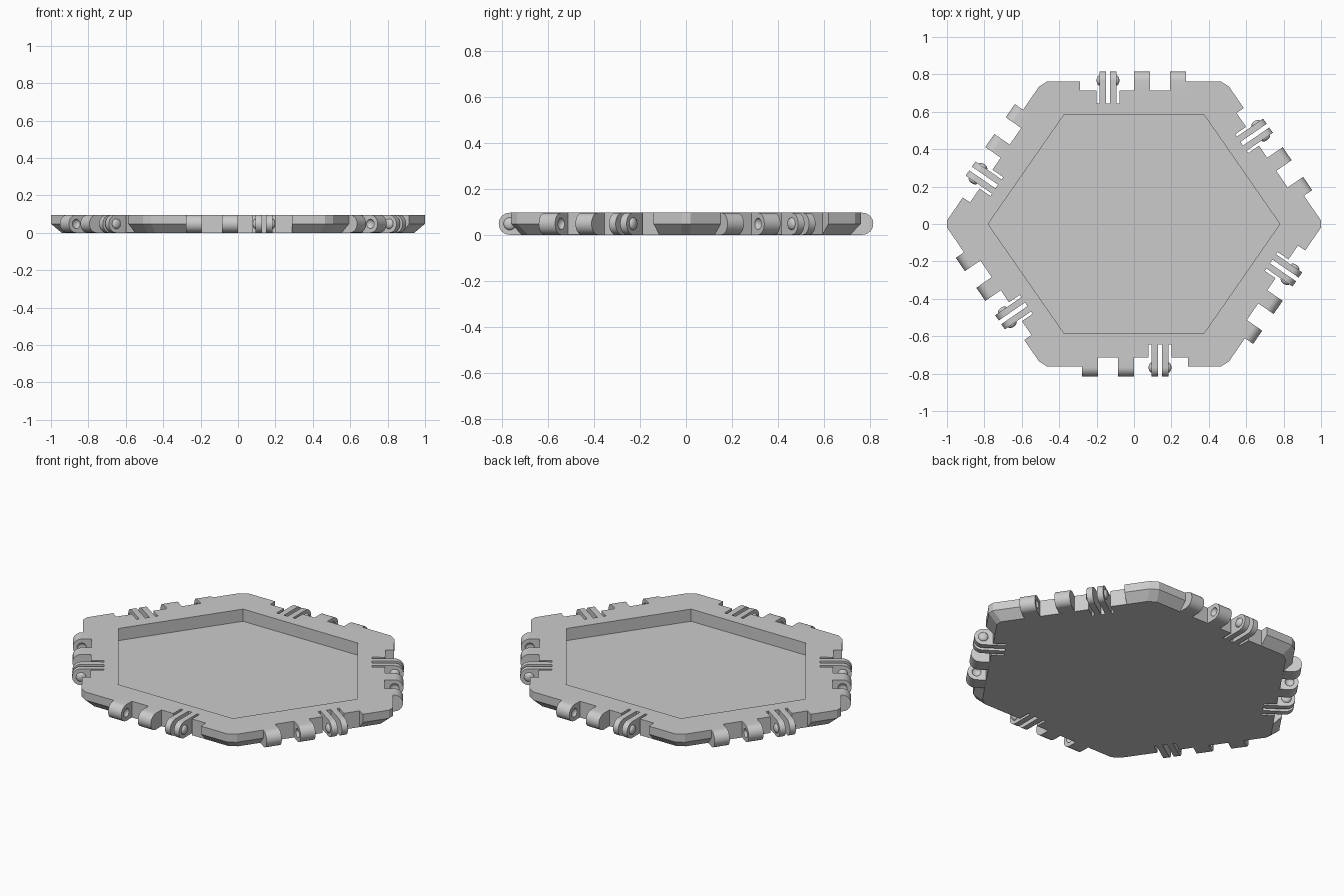
import bpy, bmesh, math
from mathutils import Matrix, Vector

cube = bpy.data.objects.get("Cube")
if cube:
    bpy.data.objects.remove(cube, do_unlink=True)

HEIGHT = 0.096       # tile thickness
MID = HEIGHT / 2     # hinge axis height, also the start of the lower chamfer
HALF_Y = 0.762       # centre to the flat front and back sides
TIP = 1.0127         # centre to the untrimmed left and right tips
RUN = 0.523 / 0.762  # slope of the slanted sides
FLOOR = 0.024        # thickness of the pocket floor
AXIS = 0.005         # hinge axis distance outside the side
NOTCH, SLOT = -0.047, -0.117

grey = bpy.data.materials.new("light grey")
grey.use_nodes = True
COLOUR = (0.6, 0.6, 0.6, 1)
grey.diffuse_color = COLOUR
grey.node_tree.nodes["Principled BSDF"].inputs["Base Color"].default_value = COLOUR


def prism(bm, low, high):
    """Solid between two matching loops of points."""
    rings = [[bm.verts.new(p) for p in loop] for loop in (low, high)]
    bm.faces.new(rings[0])
    bm.faces.new(rings[1])
    n = len(low)
    for i in range(n):
        j = (i + 1) % n
        bm.faces.new((rings[0][i], rings[0][j], rings[1][j], rings[1][i]))


def finish(name, bm):
    bmesh.ops.recalc_face_normals(bm, faces=bm.faces)
    mesh = bpy.data.meshes.new(name)
    bm.to_mesh(mesh)
    bm.free()
    mesh.materials.append(grey)
    obj = bpy.data.objects.new(name, mesh)
    bpy.context.collection.objects.link(obj)
    return obj


def activate(obj):
    bpy.ops.object.select_all(action='DESELECT')
    obj.select_set(True)
    bpy.context.view_layer.objects.active = obj


def cut(obj, cutter):
    activate(obj)
    mod = obj.modifiers.new("cut", 'BOOLEAN')
    mod.operation, mod.solver, mod.object = 'DIFFERENCE', 'EXACT', cutter
    bpy.ops.object.modifier_apply(modifier=mod.name)
    bpy.data.objects.remove(cutter, do_unlink=True)


def smooth(obj):
    activate(obj)
    bpy.ops.object.shade_smooth_by_angle(angle=math.radians(30))


def outline(inset, z):
    """Six-sided outline with lightly trimmed corners."""
    y = HALF_Y - inset
    tip = TIP - inset / 0.825
    x = tip - y * RUN
    quarter = [(tip - 0.0127, 0.0185), (x + 0.018, y - 0.027), (x - 0.025, y)]
    half = quarter + [(-px, py) for px, py in reversed(quarter)]
    return [(px, py, z) for px, py in half + [(-px, -py) for px, py in half]]


# Frame of each side: along it (clockwise), outward, up
corner_x = TIP - HALF_Y * RUN
corners = [Vector(c) for c in ((-corner_x, HALF_Y), (corner_x, HALF_Y), (TIP, 0),
                               (corner_x, -HALF_Y), (-corner_x, -HALF_Y), (-TIP, 0))]
frames = []
for i, a in enumerate(corners):
    b = corners[(i + 1) % 6]
    u, m = (b - a).normalized(), (a + b) / 2
    frames.append(Matrix(((u.x, -u.y, 0, m.x), (u.y, u.x, 0, m.y),
                          (0, 0, 1, 0), (0, 0, 0, 1))))


def knuckle(bm, frame, start, end, root):
    """Full-height lug with a half-round outer end."""
    profile = [(root, HEIGHT), (root, 0)]
    for k in range(17):
        t = math.pi * (k / 16 - 0.5)
        profile.append((AXIS + MID * math.cos(t), MID + MID * math.sin(t)))
    prism(bm, *[[frame @ Vector((s, d, z)) for d, z in profile] for s in (start, end)])


def dome(bm, frame, along, radius, depth):
    """Flattened ball on the hinge axis."""
    place = (frame @ Matrix.Translation((along, AXIS, MID))
             @ Matrix.Rotation(math.pi / 2, 4, 'Y')
             @ Matrix.Diagonal((radius, radius, depth, 1)))
    bmesh.ops.create_uvsphere(bm, u_segments=24, v_segments=12, radius=1, matrix=place)


# Tile body: chamfered lower half, straight upper half
bm = bmesh.new()
loops = [[bm.verts.new(p) for p in outline(inset, z)]
         for inset, z in ((-NOTCH, 0), (0, MID), (0, HEIGHT))]
bm.faces.new(loops[0])
bm.faces.new(loops[2])
for low, high in zip(loops, loops[1:]):
    for i in range(len(low)):
        j = (i + 1) % len(low)
        bm.faces.new((low[i], low[j], high[j], high[i]))
body = finish("tile_body", bm)

# Pocket in the top
bm = bmesh.new()
pocket = [(0.78, 0), (0.375, 0.583), (-0.375, 0.583),
          (-0.78, 0), (-0.375, -0.583), (0.375, -0.583)]
prism(bm, *[[(x, y, z) for x, y in pocket] for z in (FLOOR, 2 * HEIGHT)])
cut(body, finish("pocket_cutter", bm))

# Stepped notch in every side
bm = bmesh.new()
comb = [(-0.29, 0.1), (-0.29, NOTCH), (-0.2, NOTCH), (-0.2, SLOT),
        (-0.078, SLOT), (-0.078, NOTCH), (0.279, NOTCH), (0.279, 0.1)]
for f in frames:
    prism(bm, *[[f @ Vector((s, d, z)) for s, d in comb] for z in (-0.1, 0.2)])
cut(body, finish("notch_cutter", bm))

# Hinge tabs with dimples on the faces that look at each other
tabs, dimples = bmesh.new(), bmesh.new()
for f in frames:
    knuckle(tabs, f, 0, 0.085, NOTCH)
    knuckle(tabs, f, 0.193, 0.279, NOTCH)
    dome(dimples, f, 0.086, 0.025, 0.017)
    dome(dimples, f, 0.192, 0.025, 0.017)
hinge_tabs = finish("hinge_tabs", tabs)
cut(hinge_tabs, finish("dimple_cutter", dimples))
smooth(hinge_tabs)

# Paired spring fingers with snap bumps on their outer faces
fingers, bumps = bmesh.new(), bmesh.new()
for f in frames:
    for side in (-1, 1):
        inner, outer = -0.139 + side * 0.012, -0.139 + side * 0.046
        knuckle(fingers, f, inner, outer, SLOT)
        dome(bumps, f, outer, 0.027, 0.015)
smooth(finish("spring_fingers", fingers))
smooth(finish("snap_bumps", bumps))
